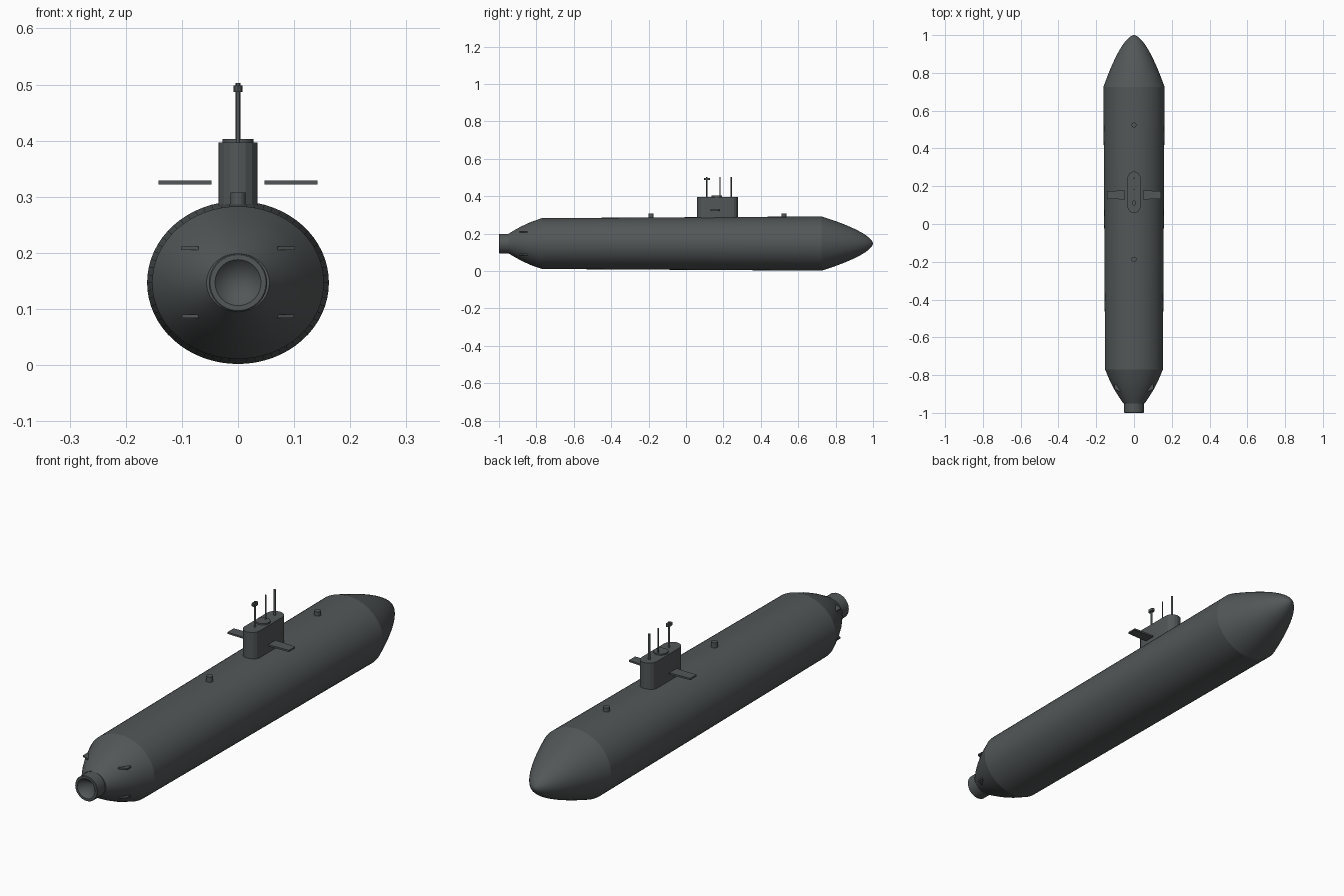
import bpy, bmesh, math
from mathutils import Matrix

cube = bpy.data.objects.get("Cube")
if cube:
    bpy.data.objects.remove(cube, do_unlink=True)

grey = bpy.data.materials.new("dark grey")
grey.use_nodes = True
COLOUR = (0.085, 0.095, 0.097, 1)
grey.diffuse_color = COLOUR
grey.node_tree.nodes["Principled BSDF"].inputs["Base Color"].default_value = COLOUR
AXIS = 0.147


def finish(name, bm, smooth=True):
    bmesh.ops.recalc_face_normals(bm, faces=bm.faces)
    mesh = bpy.data.meshes.new(name)
    bm.to_mesh(mesh)
    bm.free()
    obj = bpy.data.objects.new(name, mesh)
    bpy.context.collection.objects.link(obj)
    mesh.materials.append(grey)
    if smooth:
        bpy.ops.object.select_all(action='DESELECT')
        obj.select_set(True)
        bpy.context.view_layer.objects.active = obj
        bpy.ops.object.shade_smooth_by_angle(angle=math.radians(18))
    return obj


def loft(name, rings, sides=64):
    """Skin elliptical rings (y, half width, half height) along the hull axis."""
    bm = bmesh.new()
    loops = []
    for y, rx, rz in rings:
        turns = [2 * math.pi * i / sides for i in range(sides)]
        loops.append([bm.verts.new((rx * math.cos(a), y, AXIS + rz * math.sin(a))) for a in turns])
    for a, b in zip(loops, loops[1:]):
        for i in range(sides):
            j = (i + 1) % sides
            bm.faces.new((a[i], a[j], b[j], b[i]))
    bm.faces.new(loops[0])
    bm.faces.new(loops[-1])
    bmesh.ops.remove_doubles(bm, verts=bm.verts, dist=0.00001)
    return finish(name, bm)


def prism(name, outline, z0, z1, smooth=False):
    """Extrude a plan outline upwards."""
    bm = bmesh.new()
    base = bm.faces.new([bm.verts.new((x, y, z0)) for x, y in outline])
    top = bmesh.ops.extrude_face_region(bm, geom=[base])["geom"]
    verts = [v for v in top if isinstance(v, bmesh.types.BMVert)]
    bmesh.ops.translate(bm, verts=verts, vec=(0, 0, z1 - z0))
    return finish(name, bm, smooth)


def cylinder(name, y, radius, z0, z1, sides=16):
    bm = bmesh.new()
    bmesh.ops.create_cone(bm, cap_ends=True, segments=sides, radius1=radius, radius2=radius,
                          depth=z1 - z0, matrix=Matrix.Translation((0, y, (z0 + z1) / 2)))
    return finish(name, bm)


def stadium(y0, y1, r, steps=8):
    """Long outline with a half round at each end."""
    points = []
    for centre, start in ((y1 - r, 0), (y0 + r, math.pi)):
        for i in range(steps + 1):
            a = start + math.pi * i / steps
            points.append((r * math.cos(a), centre + r * math.sin(a)))
    return points


# Hull: rounded stern cone, slightly widening body, pointed bow
stern = [(-0.95, 0.056, 0.052), (-0.92, 0.077, 0.07), (-0.88, 0.102, 0.092),
         (-0.83, 0.128, 0.115), (-0.77, 0.153, 0.136)]
bow = []
for i in range(17):
    t = 1 - (1 - i / 16) ** 2
    r = (1 - t) ** 0.6
    bow.append((0.725 + 0.275 * t, 0.162 * r, 0.145 * r))
loft("hull", stern + bow)

# Propulsor duct with a hollow, conical inside
loft("propulsor_duct", [(-0.94, 0.052, 0.052), (-0.998, 0.052, 0.052), (-1, 0.05, 0.05),
                        (-1, 0.041, 0.041), (-0.955, 0.0, 0.0)], 32)

# Sail and its hatch
prism("sail", stadium(0.058, 0.278, 0.035), 0.26, 0.397, True)
cylinder("sail_hatch", 0.165, 0.028, 0.39, 0.403, 24)

# Masts, the first one with a sensor head
for name, y, radius in (("periscope", 0.112, 0.004), ("mast_middle", 0.182, 0.003),
                        ("mast_rear", 0.242, 0.0045)):
    cylinder(name, y, radius, 0.39, 0.503, 12)
prism("periscope_head", stadium(0.096, 0.127, 0.008, 4), 0.487, 0.498)

# Deck buoys
for name, y in (("deck_buoy_aft", -0.187), ("deck_buoy_fore", 0.524)):
    cylinder(name, y, 0.0135, 0.27, 0.308)

# Sail planes and stern fins on both sides
for side, s in (("left", 1), ("right", -1)):
    prism("sail_plane_" + side, [(s * 0.047, 0.13), (s * 0.142, 0.133),
                                 (s * 0.142, 0.174), (s * 0.047, 0.178)], 0.322, 0.329)
    for level, z, tip in (("upper", 0.208, 0.102), ("lower", 0.087, 0.1)):
        prism(f"stern_fin_{level}_{side}", [(s * 0.07, -0.89), (s * tip, -0.875),
                                            (s * tip, -0.85), (s * 0.07, -0.835)],
              z - 0.003, z + 0.003)
